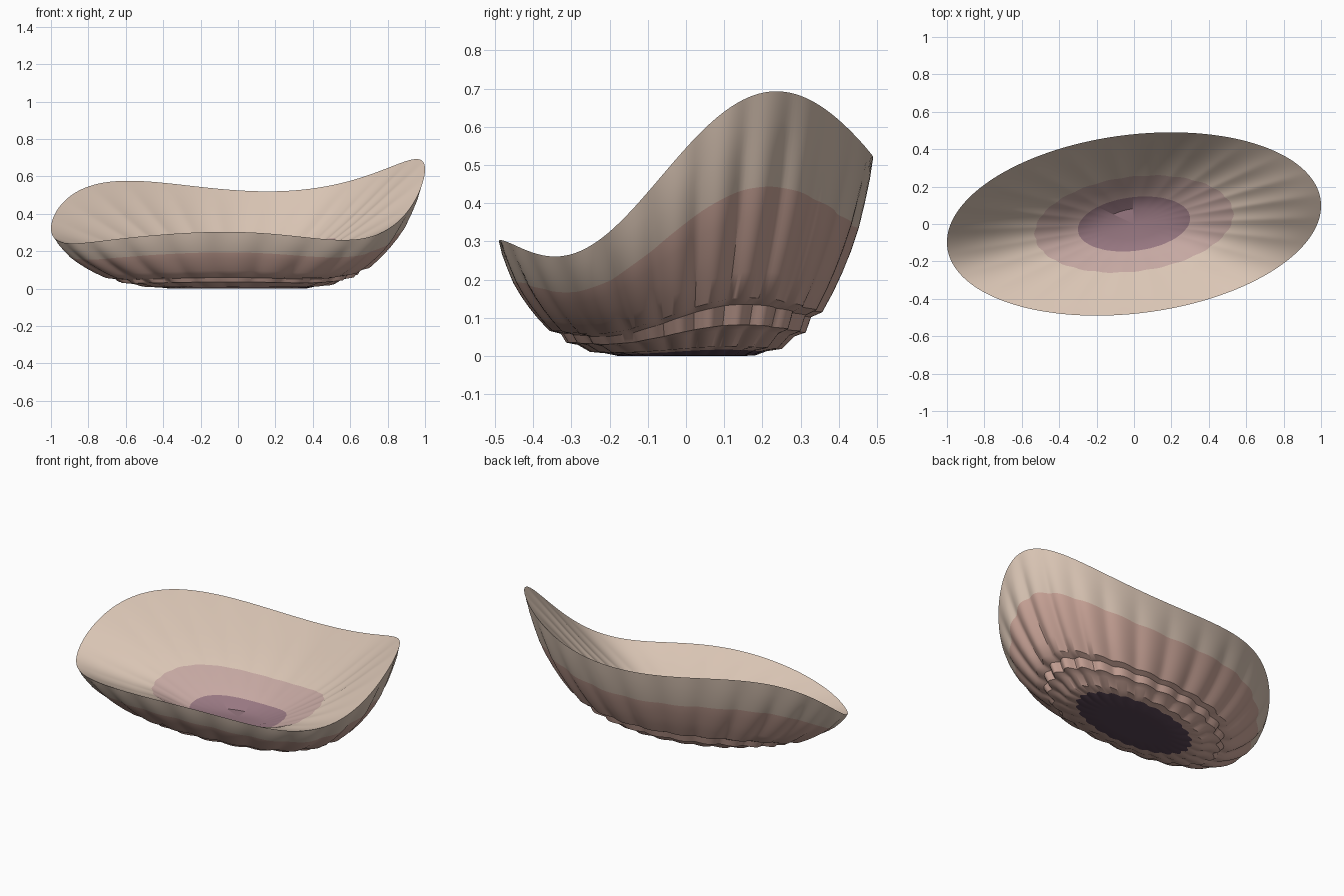
import bpy, bmesh
from math import sin, cos, pi, radians

if "Cube" in bpy.data.objects:
    bpy.data.objects.remove(bpy.data.objects["Cube"])

SEG, FLUTES = 288, 24

# rim height sampled every 15 degrees, smoothed by a short Fourier series
RIM = [.64, .69, .67, .61, .555, .52, .525, .553, .573, .565, .52, .42,
       .32, .26, .242, .257, .28, .30, .302, .285, .262, .28, .365, .51]
N = len(RIM)
COEF = [(sum(z * cos(2*pi*k*i/N) for i, z in enumerate(RIM)) * 2 / N,
         sum(z * sin(2*pi*k*i/N) for i, z in enumerate(RIM)) * 2 / N) for k in range(7)]


def rim_height(t):
    return COEF[0][0] / 2 + sum(a*cos(k*t) + b*sin(k*t)
                                for k, (a, b) in enumerate(COEF) if k)


def material(name, rgb):
    m = bpy.data.materials.new(name)
    m.diffuse_color = (*rgb, 1)
    m.use_nodes = True
    m.node_tree.nodes["Principled BSDF"].inputs["Base Color"].default_value = m.diffuse_color
    return m


CREAM, ROSE, BLUSH, PLUM, DARK = range(5)
mats = [material("cream", (.70, .56, .46)), material("rose", (.60, .38, .32)),
        material("blush", (.56, .39, .36)), material("plum", (.31, .185, .22)),
        material("dark_plum", (.10, .06, .09))]

# rings from underside centre, out over the rim, and in to the bowl centre:
# radius, base height, fraction of rim height, flute depth, colour of band
RINGS = [
    (.25, 0, 0, .00, DARK), (.36, 0, .002, .06, DARK), (.42, 0, .024, .08, DARK),
    (.50, 0, .036, .08, ROSE), (.565, 0, .098, .075, ROSE), (.625, 0, .118, .075, ROSE),
    (.655, 0, .195, .065, ROSE), (.715, 0, .22, .06, ROSE), (.775, 0, .32, .05, ROSE),
    (.825, 0, .42, .045, ROSE), (.873, 0, .53, .04, ROSE), (.914, 0, .64, .032, ROSE),
    (.95, 0, .77, .022, CREAM), (.98, 0, .89, .012, CREAM), (1, 0, 1, 0, CREAM),
    (.94, .01, .90, .004, CREAM), (.85, .02, .765, .012, CREAM),
    (.75, .04, .60, .016, CREAM), (.64, .06, .43, .02, CREAM),
    (.53, .08, .275, .02, CREAM), (.41, .06, .195, .016, BLUSH),
    (.30, .04, .13, .006, BLUSH), (.17, .065, 0, 0, PLUM)]

bm = bmesh.new()


def ring(radius, base, frac, depth):
    verts = []
    for i in range(SEG):
        t = 2*pi*i/SEG
        lobe = (.08 + cos(FLUTES*t/2)**2) ** .5 - .7
        r = radius * (1 + depth*lobe)
        verts.append(bm.verts.new((r*cos(t), .49*r*sin(t + .2),
                                   base + frac*rim_height(t))))
    return verts


def cap(loop, z, mat, flip):
    c = bm.verts.new((0, 0, z))
    for i in range(SEG):
        a, b = loop[i], loop[(i + 1) % SEG]
        bm.faces.new((c, b, a) if flip else (c, a, b)).material_index = mat


loops = [ring(*r[:4]) for r in RINGS]
for (lo, hi, spec) in zip(loops, loops[1:], RINGS[1:]):
    for i in range(SEG):
        j = (i + 1) % SEG
        bm.faces.new((lo[i], lo[j], hi[j], hi[i])).material_index = spec[4]
cap(loops[0], 0, DARK, True)
cap(loops[-1], .065, PLUM, False)

# shell bowl
mesh = bpy.data.meshes.new("shell_bowl")
bm.to_mesh(mesh)
bm.free()
for m in mats:
    mesh.materials.append(m)
bowl = bpy.data.objects.new("shell_bowl", mesh)
bpy.context.collection.objects.link(bowl)
bpy.context.view_layer.objects.active = bowl
bowl.select_set(True)
bpy.ops.object.shade_smooth_by_angle(angle=radians(35))
